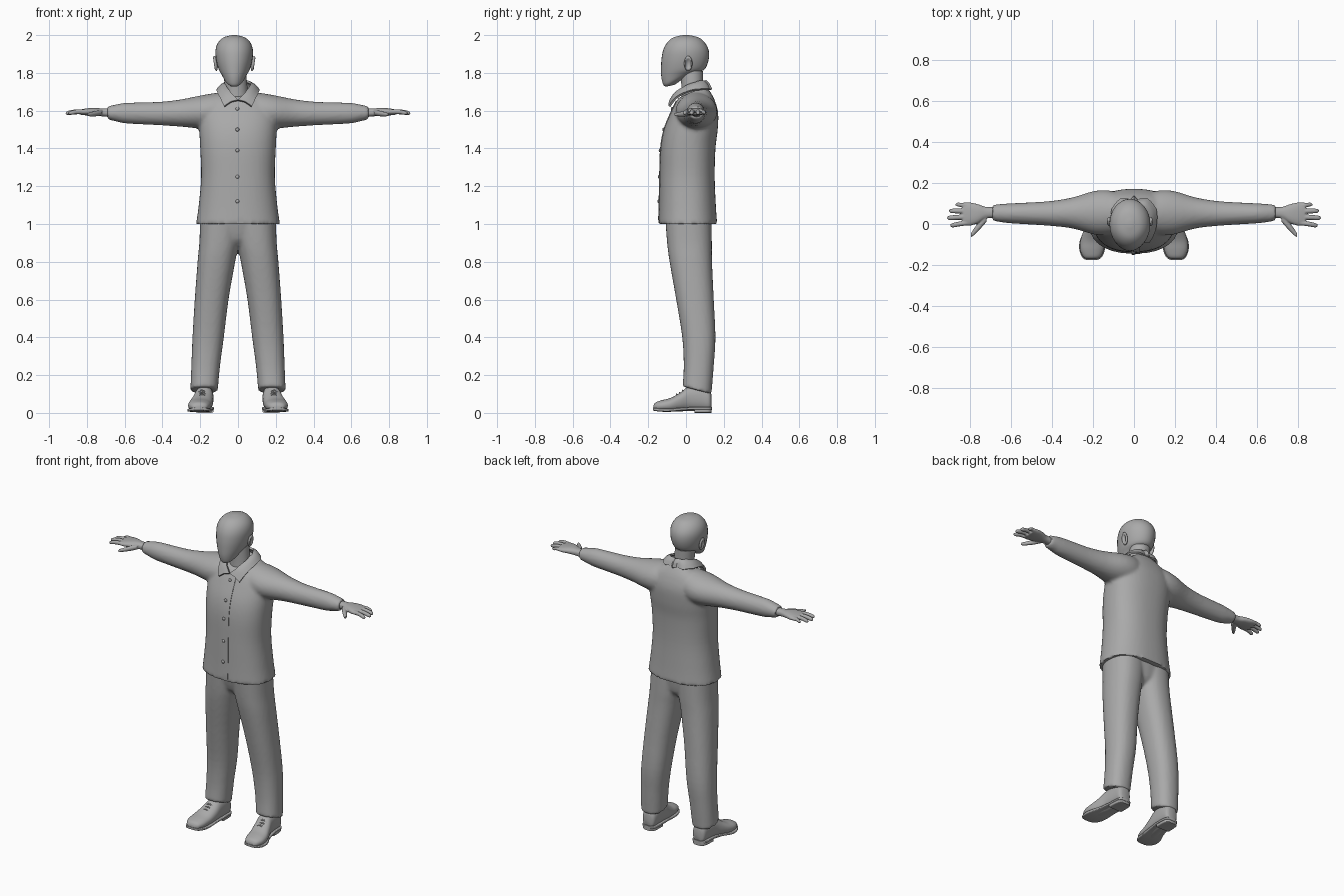
import bpy, bmesh, math
from mathutils import Vector, Matrix

cube = bpy.data.objects.get("Cube")
if cube:
    bpy.data.objects.remove(cube)

grey = bpy.data.materials.new("plain grey")
grey.use_nodes = True
grey.diffuse_color = (0.4, 0.4, 0.4, 1)
grey.node_tree.nodes["Principled BSDF"].inputs["Base Color"].default_value = (0.4, 0.4, 0.4, 1)


def catmull(a, b, c, d, t):
    return 0.5 * (2 * b + (c - a) * t + (2 * a - 5 * b + 4 * c - d) * t**2 + (3 * b - a - 3 * c + d) * t**3)


def loft(bm, sections, axes="zxy", power=2.0, side=1, steps=4, count=32):
    """Skin of rounded sections (t, a0, a1, b0, b1, tilt) along axes (t, a, b)."""
    secs = [tuple(s) + (0,) * (6 - len(s)) for s in sections]
    last = len(secs) - 1
    dense = []
    for i in range(last):
        four = [secs[max(0, min(last, j))] for j in (i - 1, i, i + 1, i + 2)]
        dense += [[catmull(*v, k / steps) for v in zip(*four)] for k in range(steps)]
    dense.append(secs[last])
    rings = []
    for t, a0, a1, b0, b1, tilt in dense:
        ring = []
        for k in range(count):
            ang = math.tau * k / count
            c, s = math.cos(ang), math.sin(ang)
            c = math.copysign(abs(c) ** (2 / power), c)
            s = math.copysign(abs(s) ** (2 / power), s)
            p = {axes[0]: t + tilt * (s + 1) / 2,
                 axes[1]: (a0 + a1) / 2 + c * (a1 - a0) / 2,
                 axes[2]: (b0 + b1) / 2 + s * (b1 - b0) / 2}
            ring.append(bm.verts.new((p["x"] * side, p["y"], p["z"])))
        rings.append(ring)
    for r, q in zip(rings, rings[1:]):
        for k in range(count):
            n = (k + 1) % count
            bm.faces.new((r[k], r[n], q[n], q[k]))
    bm.faces.new(rings[0])
    bm.faces.new(rings[-1])


def finish(name, bm, voxel=0, relax=3, thickness=0, angle=50):
    bmesh.ops.recalc_face_normals(bm, faces=bm.faces)
    mesh = bpy.data.meshes.new(name)
    bm.to_mesh(mesh)
    bm.free()
    mesh.materials.append(grey)
    ob = bpy.data.objects.new(name, mesh)
    bpy.context.collection.objects.link(ob)
    if thickness:
        m = ob.modifiers.new("thickness", "SOLIDIFY")
        m.thickness, m.offset = thickness, 0
    if voxel:
        m = ob.modifiers.new("fuse", "REMESH")
        m.mode, m.voxel_size = "VOXEL", voxel
        m = ob.modifiers.new("relax", "SMOOTH")
        m.factor, m.iterations = 0.5, relax
    bpy.ops.object.select_all(action="DESELECT")
    ob.select_set(True)
    bpy.context.view_layer.objects.active = ob
    bpy.ops.object.convert(target="MESH")
    bpy.ops.object.shade_smooth_by_angle(angle=math.radians(angle))
    return ob


def sym(z, w, y0, y1, tilt=0, x=0):
    return (z, x - w, x + w, y0, y1, tilt)


# Jacket: torso and sleeves fused together
bm = bmesh.new()
loft(bm, [sym(1.0, .222, -.145, .165), sym(1.1, .208, -.142, .158), sym(1.25, .195, -.139, .152),
          sym(1.4, .2, -.134, .156), sym(1.5, .205, -.116, .168), sym(1.59, .204, -.08, .17),
          sym(1.64, .17, -.056, .15, .02), sym(1.66, .11, -.045, .125, .045),
          sym(1.67, .075, -.035, .105, .06)], power=2.35, count=48)
for s in (1, -1):
    loft(bm, [(.06, -.045, .15, 1.5, 1.70), (.13, -.055, .165, 1.5, 1.692), (.2, -.05, .16, 1.505, 1.68),
              (.3, -.022, .13, 1.515, 1.66), (.4, -.01, .113, 1.522, 1.648), (.5, -.003, .106, 1.527, 1.644),
              (.6, .003, .101, 1.533, 1.641), (.65, .009, .098, 1.544, 1.632),
              (.69, .015, .094, 1.553, 1.623)], "xyz", side=s)
jacket = finish("jacket", bm, voxel=0.01, relax=4)


def front_y(x, z):
    hit, loc, _, _ = jacket.ray_cast(Vector((x, -1, z)), Vector((0, 1, 0)))
    return loc.y if hit else -.05


# Button strip down the front of the jacket
bm = bmesh.new()
rows = []
for i in range(31):
    z = 1.005 + i * .0215
    rows.append([bm.verts.new((x, front_y(x, z), z)) for x in (-.006, .012, .03)])
for r, q in zip(rows, rows[1:]):
    for k in range(2):
        bm.faces.new((r[k], r[k + 1], q[k + 1], q[k]))
finish("button_strip", bm, thickness=0.007)

# Buttons
bm = bmesh.new()
for z in (1.12, 1.25, 1.39, 1.5, 1.61):
    place = Matrix.Translation((-.003, front_y(0, z) - .004, z)) @ Matrix.Diagonal((1, .6, 1, 1))
    bmesh.ops.create_uvsphere(bm, u_segments=16, v_segments=8, radius=.01, matrix=place)
finish("buttons", bm)

# Collar: folded band around the neck with two front points
inner = [(0, -.082, 1.655), (.034, -.06, 1.688), (.06, -.01, 1.722), (.066, .045, 1.745),
         (.04, .092, 1.755), (0, .104, 1.757)]
outer = [(.072, -.088, 1.622), (.092, -.055, 1.665), (.108, .01, 1.70), (.104, .075, 1.712),
         (.062, .122, 1.712), (0, .134, 1.712)]
bm = bmesh.new()
for s in (1, -1):
    rows = []
    for a, b in zip(inner, outer):
        a, b = Vector(a), Vector(b)
        mid = (a + b) / 2 + Vector((0, 0, .008))
        rows.append([bm.verts.new((p.x * s, p.y, p.z)) for p in (a, mid, b)])
    for r, q in zip(rows, rows[1:]):
        for k in range(2):
            bm.faces.new((r[k], r[k + 1], q[k + 1], q[k]))
bmesh.ops.remove_doubles(bm, verts=[v for v in bm.verts if v.co.y > .1], dist=.001)
bmesh.ops.subdivide_edges(bm, edges=bm.edges, cuts=2, smooth=.6, use_grid_fill=True)
finish("collar", bm, thickness=0.012)

# Trousers: two legs and the hips fused together
bm = bmesh.new()
for s in (1, -1):
    loft(bm, [(.14, .107, .252, -.018, .135, -.04), (.25, .095, .247, -.012, .147), (.4, .075, .241, -.02, .156),
              (.6, .05, .229, -.052, .147), (.8, .015, .214, -.087, .138), (.9, -.005, .205, -.1, .137),
              (1.03, -.02, .2, -.11, .135)], power=2.3, side=s)
loft(bm, [sym(.875, .05, -.03, .08), sym(.92, .14, -.08, .12), sym(1.03, .2, -.11, .135)], power=2.3)
finish("trousers", bm, voxel=0.01)

# Head and neck
bm = bmesh.new()
cx = -.02
loft(bm, [sym(1.727, .022, -.105, -.06, .01, cx), sym(1.737, .046, -.12, .0, .04, cx),
          sym(1.775, .066, -.13, .065, .03, cx), sym(1.82, .083, -.132, .1, 0, cx),
          sym(1.87, .096, -.13, .12, 0, cx), sym(1.92, .099, -.121, .12, 0, cx),
          sym(1.96, .086, -.1, .1, 0, cx), sym(1.988, .056, -.066, .066, 0, cx),
          sym(2.0, .012, -.015, .015, 0, cx)])
finish("head", bm, angle=80)
bm = bmesh.new()
loft(bm, [(1.64, -.072, .055, -.025, .09), (1.72, -.07, .05, -.024, .09), (1.81, -.078, .042, -.03, .09)])
finish("neck", bm)

for s, label in ((1, "left"), (-1, "right")):
    # Ear: flattened ball with a hollow on the outside
    bm = bmesh.new()
    bmesh.ops.create_uvsphere(bm, u_segments=24, v_segments=24, radius=1)
    for v in bm.verts:
        if v.co.x > 0:
            v.co.x -= 1.1 * max(0, 1 - 1.8 * (v.co.y**2 + v.co.z**2))
        v.co = Matrix.Rotation(.15, 3, "Y") @ Vector((v.co.x * .012, v.co.y * .022, v.co.z * .04))
        v.co = Vector((cx + s * (v.co.x + .1), v.co.y + .012, v.co.z + 1.85))
    finish(label + "_ear", bm)

    # Hand: wrist, palm, four fingers and thumb fused together
    bm = bmesh.new()
    loft(bm, [(.66, .03, .083, 1.565, 1.612), (.72, .027, .083, 1.57, 1.612), (.76, .005, .096, 1.574, 1.615),
              (.8, -.008, .105, 1.575, 1.612), (.835, -.008, .104, 1.578, 1.606)], "xyz", 2.3, s)
    for y0, y1, tip, r in ((.006, -.006, .897, .012), (.035, .03, .912, .0125),
                           (.063, .064, .903, .012), (.09, .095, .872, .0105)):
        loft(bm, [(x, y - w, y + w, z - w, z + w) for x, y, z, w in (
            (.81, y0, 1.594, r), ((.81 + tip) / 2, (y0 + y1) / 2, 1.594, r),
            (tip - .012, y1, 1.588, r * .9), (tip, y1, 1.586, r * .4))], "xyz", side=s, count=16)
    loft(bm, [(.72, .01, .06, 1.575, 1.605), (.75, -.024, .02, 1.57, 1.6), (.78, -.054, -.02, 1.569, 1.592),
              (.796, -.066, -.046, 1.572, 1.588)], "xyz", side=s, count=16)
    finish(label + "_hand", bm, voxel=0.004, relax=2)

    # Shoe upper
    bm = bmesh.new()
    loft(bm, [(-.172, .185, .23, .016, .04), (-.16, .163, .248, .012, .056), (-.125, .147, .263, .008, .068),
              (-.08, .14, .261, .006, .08), (-.03, .133, .245, .008, .108), (.015, .13, .23, .01, .14),
              (.08, .13, .222, .01, .145), (.122, .135, .217, .01, .125), (.134, .15, .2, .02, .1)],
         "yxz", 2.3, s)
    finish(label + "_shoe", bm)

    # Sole and heel block
    bm = bmesh.new()
    loft(bm, [(-.176, .183, .232, .014, .028), (-.163, .158, .252, .01, .026), (-.125, .142, .267, .006, .024),
              (-.08, .136, .264, .006, .024), (-.02, .132, .24, .012, .028), (.05, .127, .226, .016, .032),
              (.12, .131, .221, .016, .032), (.138, .15, .2, .016, .032)], "yxz", 5, s)
    loft(bm, [(.045, .13, .225, 0, .02), (.115, .132, .22, 0, .02), (.136, .15, .2, 0, .02)], "yxz", 5, s)
    finish(label + "_sole", bm, angle=40)

    # Laces across the instep
    bm = bmesh.new()
    for y, z in ((-.05, .098), (-.034, .108), (-.018, .119)):
        loft(bm, [(x, y - .004, y + .004, h - .004, h + .004) for x, h in (
            (.165, z - .012), (.178, z - .003), (.19, z), (.202, z - .003), (.215, z - .012))],
             "xyz", side=s, count=8)
    finish(label + "_laces", bm)
